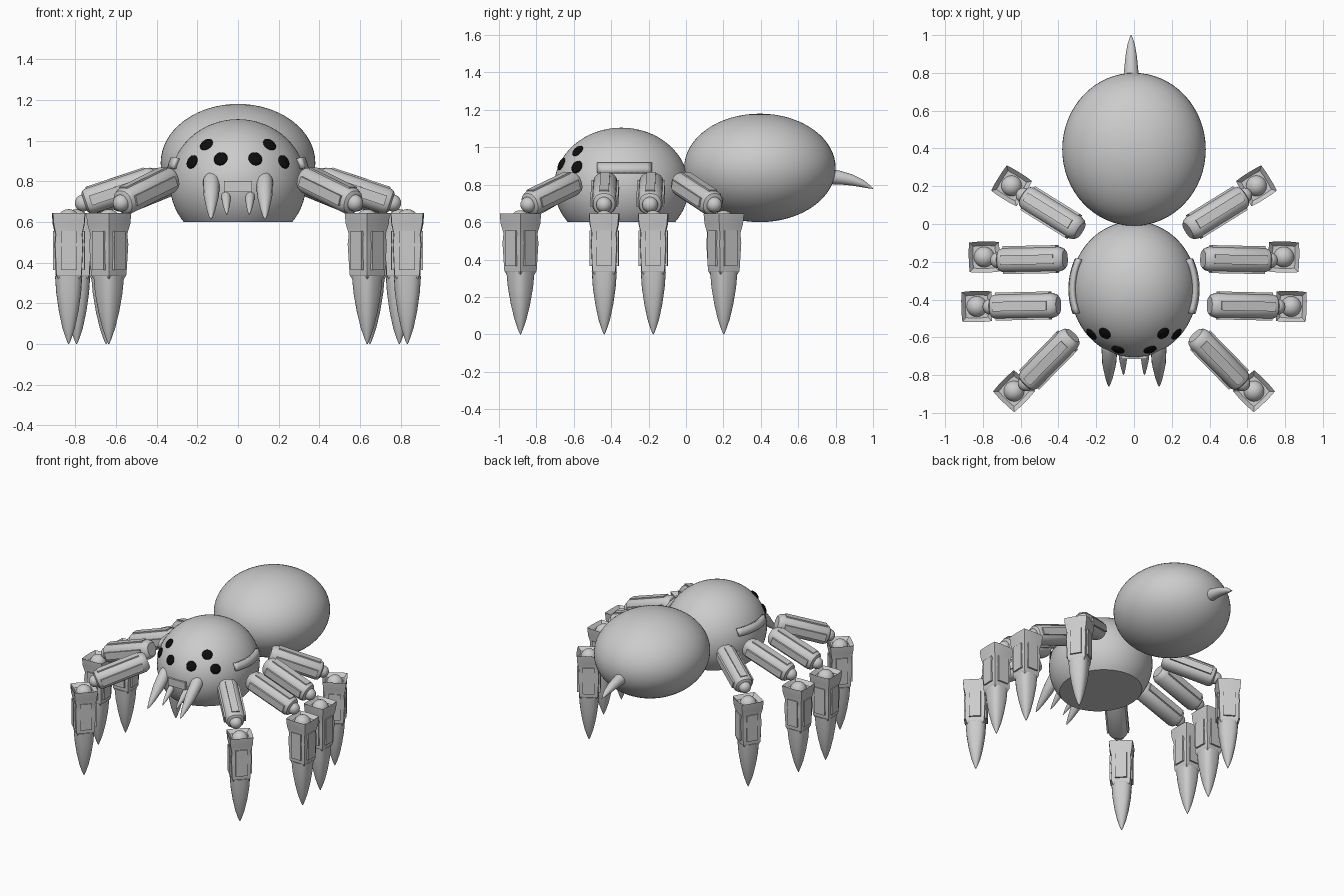
import bpy, bmesh, math
from mathutils import Vector, Matrix

cube = bpy.data.objects.get("Cube")
if cube:
    bpy.data.objects.remove(cube, do_unlink=True)


def material(name, rgb):
    m = bpy.data.materials.new(name)
    m.use_nodes = True
    m.diffuse_color = (*rgb, 1)
    bsdf = next(n for n in m.node_tree.nodes if n.type == 'BSDF_PRINCIPLED')
    bsdf.inputs["Base Color"].default_value = (*rgb, 1)
    return m


GREY = material("plain grey", (0.6, 0.6, 0.6))
BLACK = material("eye black", (0.004, 0.004, 0.004))


def finish(bm, name, mat=GREY, angle=35):
    bmesh.ops.recalc_face_normals(bm, faces=bm.faces)
    me = bpy.data.meshes.new(name)
    bm.to_mesh(me)
    bm.free()
    me.materials.append(mat)
    ob = bpy.data.objects.new(name, me)
    bpy.context.collection.objects.link(ob)
    bpy.ops.object.select_all(action='DESELECT')
    ob.select_set(True)
    bpy.context.view_layer.objects.active = ob
    bpy.ops.object.shade_smooth_by_angle(angle=math.radians(angle))
    return ob


def frame(origin, direction, up):
    """Matrix whose local z runs along direction and local y leans to up."""
    d = Vector(direction).normalized()
    side = Vector(up).cross(d).normalized()
    rot = Matrix((side, d.cross(side), d)).transposed().to_4x4()
    return Matrix.Translation(origin) @ rot


def loft(bm, mat, sections, sides=24):
    """Skin rings of (z, half size, squareness, y offset) into a closed solid."""
    rings = []
    for z, h, n, off in sections:
        ring = []
        for i in range(sides):
            a = math.tau * i / sides
            c, s = math.cos(a), math.sin(a)
            r = h / (abs(c) ** n + abs(s) ** n) ** (1 / n)
            ring.append(bm.verts.new(mat @ Vector((r * c, r * s + off, z))))
        rings.append(ring)
    for a, b in zip(rings, rings[1:]):
        for i in range(sides):
            j = (i + 1) % sides
            bm.faces.new((a[i], a[j], b[j], b[i]))
    bm.faces.new(rings[0])
    bm.faces.new(rings[-1])


def ellipsoid(bm, centre, radii, seg=64, rot=Matrix()):
    m = Matrix.Translation(centre) @ rot @ Matrix.Diagonal((*radii, 1))
    bmesh.ops.create_uvsphere(bm, u_segments=seg, v_segments=seg // 2, radius=1, matrix=m)


def block(bm, mat, centre, size):
    m = mat @ Matrix.Translation(centre) @ Matrix.Diagonal((*size, 1))
    bmesh.ops.create_cube(bm, size=1, matrix=m)


def cut(bm, point, normal, fill=False):
    """Keep the side of the plane that normal points to."""
    geom = bm.verts[:] + bm.edges[:] + bm.faces[:]
    res = bmesh.ops.bisect_plane(bm, geom=geom, plane_co=point, plane_no=normal, clear_inner=True)
    if fill:
        edges = [e for e in res['geom_cut'] if isinstance(e, bmesh.types.BMEdge)]
        bmesh.ops.contextual_create(bm, geom=edges)


# Head: ellipsoid with a flat underside
HEAD = Vector((0, -0.345, 0.79))
HEAD_R = Vector((0.335, 0.36, 0.315))
bm = bmesh.new()
ellipsoid(bm, HEAD, HEAD_R)
cut(bm, (0, 0, 0.6), (0, 0, 1), fill=True)
finish(bm, "head")

# Abdomen
bm = bmesh.new()
ellipsoid(bm, (0, 0.395, 0.89), (0.38, 0.405, 0.29))
finish(bm, "abdomen")

# Curved tail spike
bm = bmesh.new()
loft(bm, frame((-0.015, 0.77, 0.845), (0, 1, 0), (0, 0, 1)),
     [(0, .042, 2, 0), (.06, .036, 2, -.008), (.12, .03, 2, -.02),
      (.18, .02, 2, -.04), (.21, .01, 2, -.055), (.23, .002, 2, -.065)])
finish(bm, "tail_spike")

# Mouth plate between the fangs
bm = bmesh.new()
block(bm, Matrix(), (0, -0.68, 0.775), (0.14, 0.07, 0.055))
finish(bm, "mouth")

for side, label in ((1, "left"), (-1, "right")):
    # Raised rail along the flank
    bm = bmesh.new()
    ellipsoid(bm, HEAD, HEAD_R)
    for point, normal in (((0, 0, .86), (0, 0, 1)), ((0, 0, .91), (0, 0, -1)),
                          ((0, -.47, 0), (0, 1, 0)), ((0, -.19, 0), (0, -1, 0)),
                          ((0, 0, 0), (side, 0, 0))):
        cut(bm, point, normal)
    rail = finish(bm, label + "_rail")
    solid = rail.modifiers.new("thickness", 'SOLIDIFY')
    solid.thickness, solid.offset = 0.022, 1

    # Eyes: flat discs lying on the head
    for n, (x, z) in enumerate(((.085, .91), (.155, .98), (.225, .895)), 1):
        dx, dz = x / HEAD_R.x, (z - HEAD.z) / HEAD_R.z
        y = HEAD.y - HEAD_R.y * math.sqrt(1 - dx * dx - dz * dz)
        p = Vector((side * x, y, z))
        normal = Vector([(p[i] - HEAD[i]) / HEAD_R[i] ** 2 for i in range(3)])
        bm = bmesh.new()
        ellipsoid(bm, p, (.035, .035, .014), 24, normal.to_track_quat('Z', 'Y').to_matrix().to_4x4())
        finish(bm, f"{label}_eye_{n}", BLACK)

    # Fangs: a large outer and a small inner one
    for name, base, tip, r in (("outer_fang", (.13, -.66, .80), (.133, -.86, .612), .042),
                               ("inner_fang", (.06, -.66, .745), (.055, -.80, .635), .024)):
        a, b = (Vector((side * p[0], p[1], p[2])) for p in (base, tip))
        length = (b - a).length
        bm = bmesh.new()
        loft(bm, frame(a, b - a, (0, 0, 1)),
             [(t * length, r * k, 2, 0) for t, k in
              ((-.1, .8), (0, 1), (.4, .88), (.75, .5), (.93, .22), (1, .03))], 16)
        finish(bm, f"{label}_{name}")

    # Legs: thigh start, thigh end, foot position
    legs = (((.325, -.59), (.57, -.84), (.635, -.885)), ((.40, -.43), (.755, -.438), (.832, -.437)),
            ((.365, -.185), (.715, -.192), (.793, -.175)), ((.285, -.035), (.58, .148), (.648, .202)))
    for n, (start, end, foot) in enumerate(legs, 1):
        a = Vector((side * start[0], start[1], .815))
        b = Vector((side * end[0], end[1], .695))
        f = Vector((side * foot[0], foot[1], 0))
        out = Vector((b.x - a.x, b.y - a.y, 0)).normalized()
        length = (b - a).length

        # Thigh: rounded bar with side strips and a knee ball
        m = frame(a, b - a, (0, 0, 1))
        bm = bmesh.new()
        loft(bm, m, [(0, .045, 2.4, 0), (.012, .058, 2.4, 0), (.035, .066, 2.4, 0),
                     (length - .03, .066, 2.4, 0), (length - .008, .058, 2.4, 0), (length, .045, 2.4, 0)])
        for s in (-1, 1):
            block(bm, m, (s * .064, 0, length * .52), (.02, .05, length * .8))
        block(bm, m, (0, .064, length * .52), (.05, .014, length * .8))
        ellipsoid(bm, b + (b - a) * (.005 / length), (.042, .042, .042), 20)
        finish(bm, f"{label}_thigh_{n}")

        # Shin: flared square sleeve with a panel on each face
        m = frame(f, (0, 0, 1), out)
        bm = bmesh.new()
        loft(bm, m, [(.32, .055, 16, 0), (.34, .064, 16, 0), (.49, .071, 16, 0),
                     (.54, .067, 16, 0), (.59, .078, 16, 0), (.645, .082, 16, 0),
                     (.62, .06, 16, 0)], 16)
        for k in range(4):
            turn = m @ Matrix.Rotation(k * math.pi / 2, 4, 'Z')
            block(bm, turn, (0, .066, .46), (.08, .022, .19))
        finish(bm, f"{label}_shin_{n}", angle=20)

        # Ball on top of the shin
        bm = bmesh.new()
        ellipsoid(bm, f + Vector((0, 0, .607)), (.056, .056, .056), 24)
        finish(bm, f"{label}_shin_ball_{n}")

        # Claw: rounded spike down to the ground
        bm = bmesh.new()
        loft(bm, m, [(0, .002, 2, 0), (.025, .013, 2, 0), (.08, .031, 2.2, 0),
                     (.16, .048, 2.5, 0), (.25, .061, 2.8, 0), (.335, .067, 3, 0)])
        finish(bm, f"{label}_claw_{n}")
